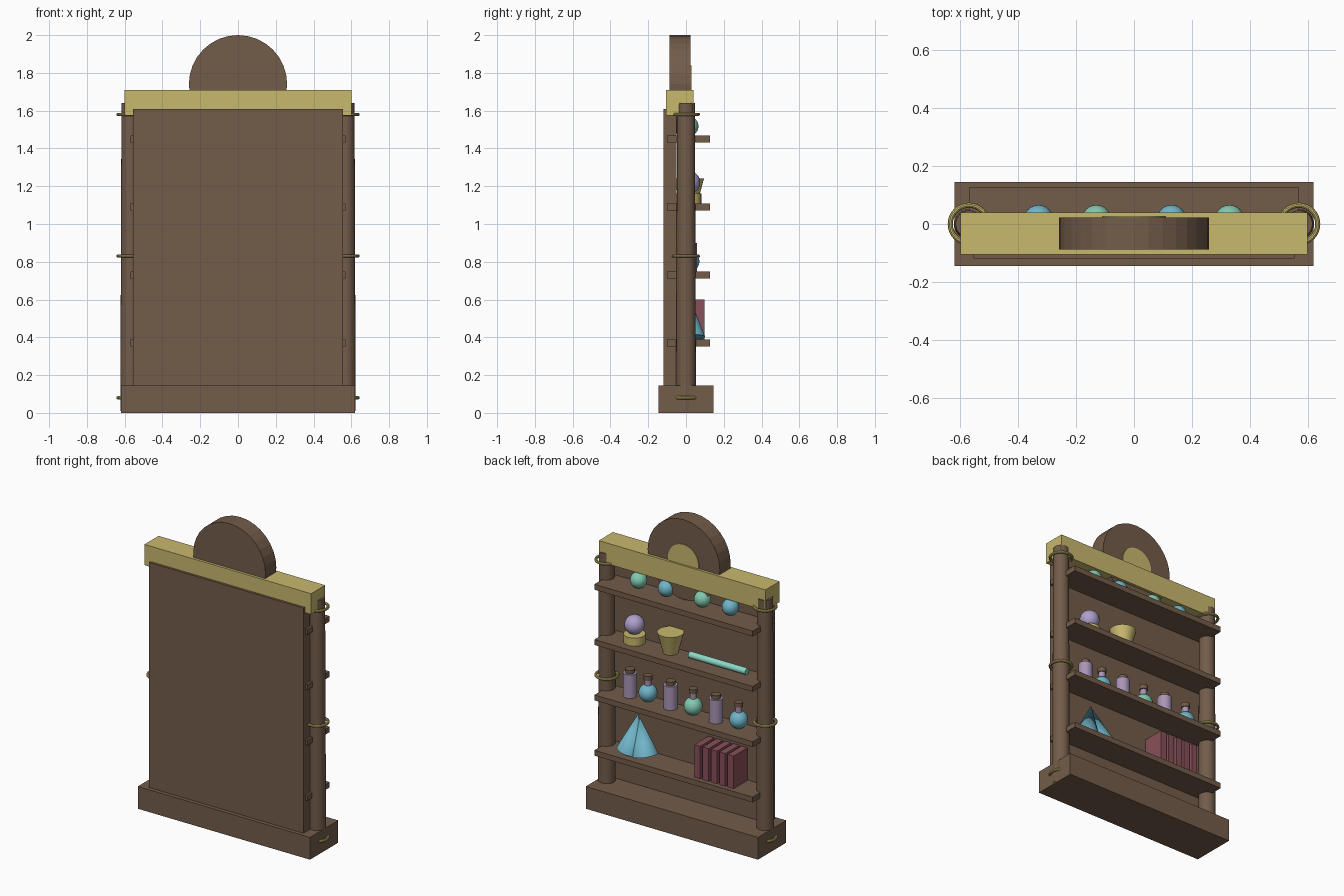
import bpy
import math
from mathutils import Vector

cube = bpy.data.objects.get("Cube")
if cube:
    bpy.data.objects.remove(cube, do_unlink=True)


def material(name, r, g, b):
    m = bpy.data.materials.new(name)
    m.use_nodes = True
    m.diffuse_color = (r, g, b, 1)
    m.node_tree.nodes["Principled BSDF"].inputs["Base Color"].default_value = (r, g, b, 1)
    return m


WOOD = material("brown wood", 0.17, 0.107, 0.068)
GOLD = material("pale gold", 0.58, 0.48, 0.155)
BLUE = material("sky blue", 0.16, 0.46, 0.58)
GREEN = material("sea green", 0.22, 0.58, 0.43)
LILAC = material("lilac", 0.43, 0.35, 0.6)
GLASS = material("mauve glass", 0.39, 0.3, 0.47)
BOOK = material("maroon", 0.25, 0.08, 0.1)
TEAL = material("pale teal", 0.27, 0.68, 0.57)


def finish(name, mat, smooth=True):
    ob = bpy.context.object
    ob.name = name
    ob.data.materials.append(mat)
    if smooth:
        bpy.ops.object.shade_smooth_by_angle(angle=math.radians(35))
    return ob


def box(name, mat, x, y, z):
    """Box from (low, high) ranges on each axis."""
    spans = (x, y, z)
    bpy.ops.mesh.primitive_cube_add(size=1, location=[(a + b) / 2 for a, b in spans])
    bpy.context.object.scale = [b - a for a, b in spans]
    bpy.ops.object.transform_apply(location=False, rotation=False, scale=True)
    return finish(name, mat, False)


def rod(name, mat, start, end, r1, r2=None, sides=24, smooth=True):
    """Cylinder, taper or cone between two points."""
    start, end = Vector(start), Vector(end)
    axis = end - start
    bpy.ops.mesh.primitive_cone_add(
        vertices=sides, radius1=r1, radius2=r1 if r2 is None else r2,
        depth=axis.length, location=(start + end) / 2,
        rotation=axis.to_track_quat('Z', 'Y').to_euler())
    return finish(name, mat, smooth)


def ball(name, mat, loc, r):
    bpy.ops.mesh.primitive_uv_sphere_add(segments=24, ring_count=16, radius=r, location=loc)
    return finish(name, mat)


Y = 0.015  # depth line of the shelf contents

# Cabinet frame
box("base", WOOD, (-0.62, 0.62), (-0.145, 0.145), (0, 0.145))
box("back_panel", WOOD, (-0.555, 0.555), (-0.12, -0.05), (0.14, 1.61))
box("top_beam", GOLD, (-0.6, 0.6), (-0.105, 0.04), (1.575, 1.71))
rod("crest_disc", WOOD, (0, -0.088, 1.74), (0, 0.023, 1.74), 0.26, sides=32, smooth=False)
rod("crest_inlay", GOLD, (0, 0.02, 1.73), (0, 0.028, 1.73), 0.11, sides=32)

# Posts with gold rings
for side, sx in (("left", 1), ("right", -1)):
    rod(side + "_post", WOOD, (sx * 0.57, 0, 0.01), (sx * 0.57, 0, 1.64), 0.053, 0.047)
    for level, z in (("lower", 0.08), ("middle", 0.83), ("upper", 1.58)):
        bpy.ops.mesh.primitive_torus_add(major_segments=32, minor_segments=10,
                                         major_radius=0.065, minor_radius=0.009,
                                         location=(sx * 0.57, 0, z))
        finish(f"{side}_{level}_ring", GOLD)

# Shelves, bottom to top
tops = []
for i in range(4):
    z = 0.37 + 0.36 * i
    box(f"shelf_{i + 1}", WOOD, (-0.57, 0.57), (-0.1, 0.128), (z - 0.0175, z + 0.0175))
    tops.append(z + 0.0175)

# Bottom shelf: leaning crystals and a row of books
z = tops[0]
rod("crystal_left", BLUE, (0.39, 0.025, z + 0.01), (0.34, 0.005, 0.64), 0.077, 0)
rod("crystal_right", BLUE, (0.275, 0.025, z + 0.01), (0.33, 0.005, 0.62), 0.077, 0)
for i in range(5):
    x = -0.15 - 0.06 * i
    box(f"book_{i + 1}", BOOK, (x - 0.021, x + 0.021), (-0.045, 0.098), (z, 0.6))

# Second shelf: jars and round flasks in turn
z = tops[1]
for i, x in enumerate((0.392, 0.1, -0.227)):
    rod(f"jar_{i + 1}", GLASS, (x, Y, z), (x, Y, z + 0.152), 0.042)
    rod(f"jar_cork_{i + 1}", WOOD, (x, Y, z + 0.152), (x, Y, z + 0.177), 0.028)
for i, (x, mat) in enumerate(((0.263, BLUE), (-0.062, GREEN), (-0.39, BLUE))):
    ball(f"flask_{i + 1}", mat, (x, Y, z + 0.054), 0.056)
    rod(f"flask_neck_{i + 1}", GLASS, (x, Y, z + 0.1), (x, Y, z + 0.145), 0.02)
    rod(f"flask_cork_{i + 1}", WOOD, (x, Y, z + 0.142), (x, Y, z + 0.17), 0.026)

# Third shelf: orb on a stand, cup and wand
z = tops[2]
rod("orb_stand", GOLD, (0.36, Y, z), (0.36, Y, z + 0.053), 0.066)
ball("orb", LILAC, (0.36, Y, z + 0.112), 0.06)
rod("cup", GOLD, (0.1, Y, z), (0.1, Y, z + 0.133), 0.045, 0.08)
rod("wand", TEAL, (-0.04, Y, z + 0.022), (-0.45, Y, z + 0.022), 0.021)

# Top shelf: four small balls
for i, (x, mat) in enumerate(((0.33, GREEN), (0.13, BLUE), (-0.13, GREEN), (-0.33, BLUE))):
    ball(f"small_ball_{i + 1}", mat, (x, Y, tops[3] + 0.05), 0.051)
